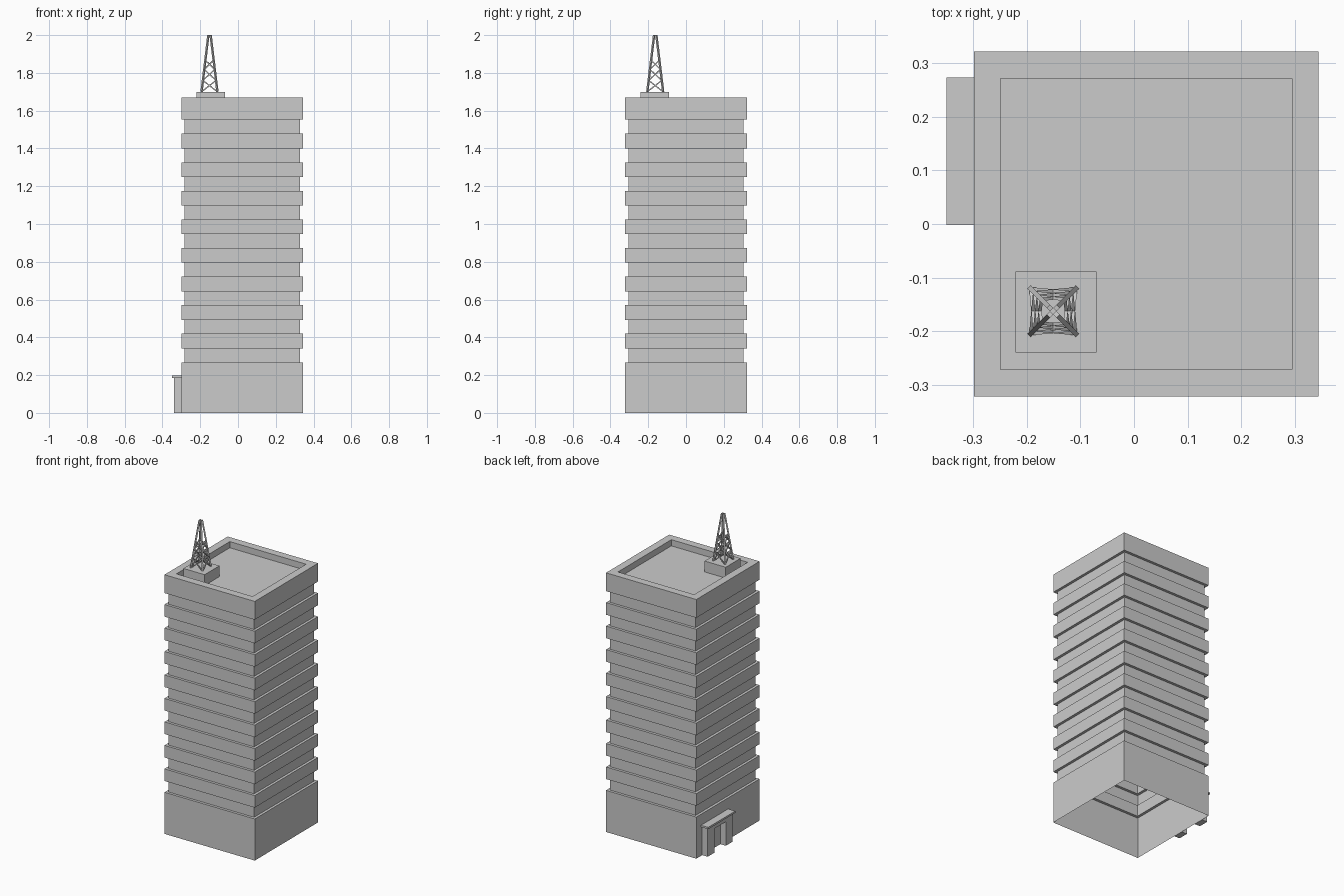
import bpy, bmesh
from mathutils import Vector

if "Cube" in bpy.data.objects:
    bpy.data.objects.remove(bpy.data.objects["Cube"])

CX = 0.023  # tower block centre in x


def finish(name, bm):
    bmesh.ops.recalc_face_normals(bm, faces=bm.faces)
    me = bpy.data.meshes.new(name)
    bm.to_mesh(me)
    bm.free()
    ob = bpy.data.objects.new(name, me)
    bpy.context.collection.objects.link(ob)
    return ob


def box(name, lo, hi):
    bm = bmesh.new()
    bmesh.ops.create_cube(bm, size=1)
    lo, hi = Vector(lo), Vector(hi)
    for v in bm.verts:
        v.co = Vector((v.co[i] * (hi[i] - lo[i]) for i in range(3))) + (lo + hi) / 2
    return finish(name, bm)


def bar(bm, a, b, t):
    """Square bar of thickness t from a to b."""
    a, b = Vector(a), Vector(b)
    rot = (b - a).to_track_quat('Z', 'Y').to_matrix()
    new = bmesh.ops.create_cube(bm, size=1)["verts"]
    for v in new:
        v.co = rot @ Vector((v.co.x * t, v.co.y * t, v.co.z * (b - a).length)) + (a + b) / 2


# Building shell: square rings following a stepped profile, open underneath
OUT, INN, STEP = 0.322, 0.305, 0.1513
profile = [(OUT, 0), (OUT, 0.268), (INN, 0.268)]
for k in range(8):
    z = 0.341 + k * STEP
    profile += [(INN, z), (OUT, z), (OUT, z + 0.078), (INN, z + 0.078)]
profile += [(INN, 1.552), (OUT, 1.552), (OUT, 1.67), (0.272, 1.67), (0.272, 1.63)]
bm = bmesh.new()
rings = [[bm.verts.new((CX + sx * r, sy * r, z))
          for sx, sy in ((-1, -1), (1, -1), (1, 1), (-1, 1))] for r, z in profile]
for lower, upper in zip(rings, rings[1:]):
    for i in range(4):
        j = (i + 1) % 4
        bm.faces.new((lower[i], lower[j], upper[j], upper[i]))
bm.faces.new(rings[-1])
shell = finish("building_shell", bm)
# the open shell keeps outward normals: roof must face up
if shell.data.polygons[-1].normal.z < 0:
    shell.data.flip_normals()

# Entrance portal on the left wall
WALL = CX - OUT
box("entrance_pillar_back", (-0.338, 0.195, 0), (WALL, 0.262, 0.185))
box("entrance_pillar_front", (-0.338, 0.01, 0), (WALL, 0.077, 0.185))
box("entrance_lintel", (-0.338, 0.077, 0.155), (WALL, 0.195, 0.185))
box("entrance_canopy", (-0.35, -0.002, 0.185), (WALL, 0.274, 0.197))

# Mast plinth on the roof
box("mast_plinth", (-0.221, -0.24, 1.63), (-0.07, -0.089, 1.70))

# Lattice mast: four tapering legs with crossed braces
MX, MY, Z0, Z1 = -0.151, -0.163, 1.70, 2.0


def leg_point(i, z):
    r = 0.042 + (0.006 - 0.042) * (z - Z0) / (Z1 - Z0)
    sx, sy = ((-1, -1), (1, -1), (1, 1), (-1, 1))[i % 4]
    return (MX + sx * r, MY + sy * r, z)


legs, braces = bmesh.new(), bmesh.new()
levels = (1.70, 1.76, 1.818, 1.867)
for i in range(4):
    bar(legs, leg_point(i, Z0), leg_point(i, Z1), 0.009)
    for lo, hi in zip(levels, levels[1:]):
        bar(braces, leg_point(i, lo), leg_point(i + 1, hi), 0.006)
        bar(braces, leg_point(i + 1, lo), leg_point(i, hi), 0.006)
finish("mast_legs", legs)
finish("mast_braces", braces)
